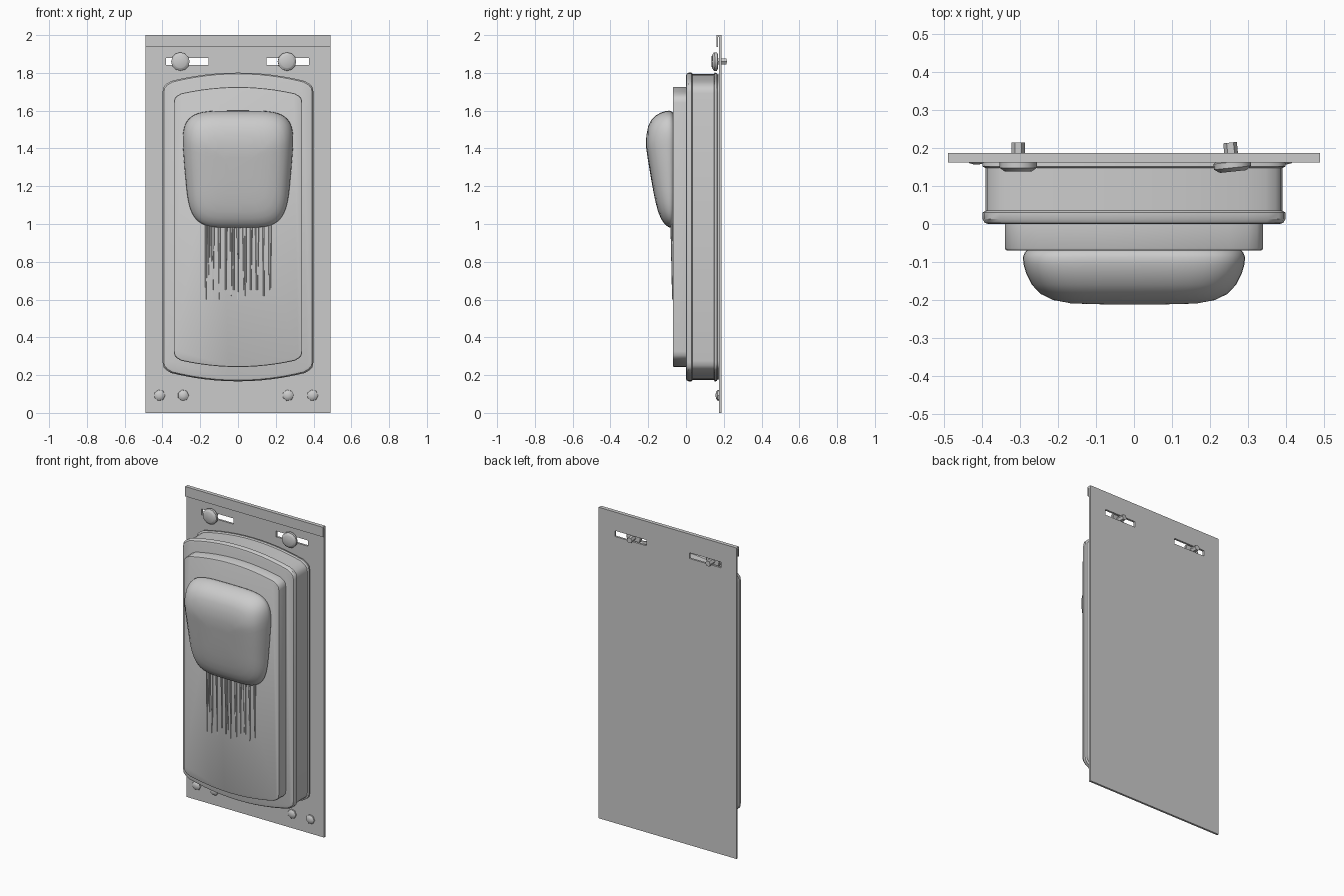
import bpy, bmesh, math, random
from mathutils import Matrix, Vector

if "Cube" in bpy.data.objects:
    bpy.data.objects.remove(bpy.data.objects["Cube"])

random.seed(4)


def finish(name, bm, smooth=None):
    bmesh.ops.recalc_face_normals(bm, faces=bm.faces)
    me = bpy.data.meshes.new(name)
    bm.to_mesh(me)
    bm.free()
    ob = bpy.data.objects.new(name, me)
    bpy.context.collection.objects.link(ob)
    if smooth:
        bpy.ops.object.select_all(action='DESELECT')
        ob.select_set(True)
        bpy.context.view_layer.objects.active = ob
        bpy.ops.object.shade_smooth_by_angle(angle=math.radians(smooth))
    return ob


def loft(name, rings, smooth=35):
    bm = bmesh.new()
    loops = [[bm.verts.new(p) for p in r] for r in rings]
    n = len(loops[0])
    for a, b in zip(loops, loops[1:]):
        for i in range(n):
            bm.faces.new((a[i], a[(i + 1) % n], b[(i + 1) % n], b[i]))
    bm.faces.new(loops[0])
    bm.faces.new(loops[-1])
    return finish(name, bm, smooth)


def box(name, x, y, z):
    bm = bmesh.new()
    m = Matrix.Translation(((x[0] + x[1]) / 2, (y[0] + y[1]) / 2, (z[0] + z[1]) / 2))
    m = m @ Matrix.Diagonal((x[1] - x[0], y[1] - y[0], z[1] - z[0], 1))
    bmesh.ops.create_cube(bm, size=1, matrix=m)
    return finish(name, bm)


# Back plate with two slots, made as a grid with two cells left open
xs = [-0.49, -0.38, -0.155, 0.15, 0.375, 0.49]
zs = [0, 1.843, 1.88, 2.0]
bm = bmesh.new()
grid = [[bm.verts.new((x, 0.174, z)) for z in zs] for x in xs]
for i in range(5):
    for j in range(3):
        if not (j == 1 and i in (1, 3)):
            bm.faces.new((grid[i][j], grid[i + 1][j], grid[i + 1][j + 1], grid[i][j + 1]))
ext = bmesh.ops.extrude_face_region(bm, geom=list(bm.faces), use_keep_orig=True)
for v in ext['geom']:
    if isinstance(v, bmesh.types.BMVert):
        v.co.y = 0.187
finish("back_plate", bm)

# Folded lip along the top edge
box("top_lip_fold", (-0.49, 0.49), (0.162, 0.175), (1.99, 2.0))
box("top_lip_flange", (-0.49, 0.49), (0.162, 0.169), (1.937, 1.991))


def arched(w, apex, side, r, y, off=0.0, zc=0.984):
    """Bowed-end outline with rounded corners, mirrored top to bottom."""
    w, apex, side = w + off, apex + off, side + off
    arc = lambda x: apex - (apex - side) * (x / w) ** 2
    corner = [(w, side - r), (w - 0.1 * r, side - 0.45 * r), (w - 0.4 * r, side - 0.1 * r)]
    x0 = w - r
    top = corner + [(x0 * (1 - k / 6), arc(x0 * (1 - k / 6))) for k in range(7)]
    top += [(-x, z) for x, z in reversed(top[:-1])]
    return [(x, y, zc + z) for x, z in top] + [(-x, y, zc - z) for x, z in top]


# Outer housing with a raised bead around each rim
beads = [(0.174, 0), (0.166, 0), (0.163, 0.008), (0.152, 0.009), (0.147, 0.001),
         (0.035, 0.001), (0.03, 0.009), (0.013, 0.009), (0.003, 0.003), (0.0, -0.006)]
loft("outer_housing", [arched(0.39, 0.808, 0.752, 0.045, y, o) for y, o in beads])

# Raised front panel
loft("front_panel", [arched(0.34, 0.741, 0.698, 0.04, y, o)
                     for y, o in ((0.002, 0), (-0.064, 0), (-0.068, -0.002), (-0.07, -0.006))])

# Bulging cushion: wider and deeper toward the top
N = 56


def cushion_ring(s, d):
    pts = []
    for k in range(N):
        a = 2 * math.pi * k / N
        c, t = math.cos(a), math.sin(a)
        u = math.copysign(abs(c) ** 0.45, c)
        v = math.copysign(abs(t) ** 0.45, t)
        z = 1.29 + 0.31 * v * s
        depth = min(0.145, 0.075 + 0.07 * (z - 1.0) / 0.42)
        pts.append((u * (0.282 + 0.027 * v) * s, -0.07 - d * depth, z))
    return pts


loft("cushion", [cushion_ring(s, d) for s, d in
                 ((0.96, -0.02), (0.985, 0.04), (1, 0.12), (0.995, 0.25), (0.97, 0.42), (0.92, 0.62),
                  (0.84, 0.79), (0.73, 0.9), (0.58, 0.965), (0.4, 0.99), (0.2, 1.0))], 60)

# Thin drips running down the panel below the cushion
bm = bmesh.new()
for x in (-0.168, -0.155, -0.135, -0.13, -0.1, -0.063, -0.035, -0.025, 0, 0.03,
          0.038, 0.07, 0.097, 0.105, 0.135, 0.168, 0.172):
    top = Vector((x, -0.076, 1.01))
    end = Vector((x + random.uniform(-0.004, 0.004), -0.071, random.choice((0.6, 0.62, 0.65, 0.73))))
    axis = end - top
    m = Matrix.Translation((top + end) / 2) @ axis.to_track_quat('Z', 'Y').to_matrix().to_4x4()
    bmesh.ops.create_cone(bm, cap_ends=True, segments=6, radius1=0.007, radius2=0.003,
                          depth=axis.length, matrix=m)
finish("drips", bm, 40)


def turned(name, profile, sides, x, z, tilt=0.0, smooth=35):
    """Round part along y from (y, radius) pairs, turned slightly about z."""
    m = Matrix.Translation((x, 0.165, z)) @ Matrix.Rotation(math.radians(tilt), 4, 'Z')
    rings = [[m @ Vector((r * math.cos(2 * math.pi * k / sides), y - 0.165,
                          r * math.sin(2 * math.pi * k / sides))) for k in range(sides)]
             for y, r in profile]
    return loft(name, rings, smooth)


# Adjusting knobs with pins through the slots
for side, x, tilt in (("left", -0.305, 0), ("right", 0.258, 6)):
    turned(side + "_knob", ((0.166, 0.045), (0.163, 0.049), (0.148, 0.049), (0.14, 0.038), (0.138, 0.034)),
           12, x, 1.86, tilt)
    turned(side + "_pin", ((0.16, 0.018), (0.2145, 0.018)), 6, x, 1.86, tilt, None)

# Domed rivets along the bottom
for i, x in enumerate((-0.415, -0.29, 0.265, 0.395)):
    turned(f"rivet_{i + 1}", ((0.176, 0.03), (0.167, 0.029), (0.16, 0.02), (0.157, 0.008)), 7, x, 0.093)
